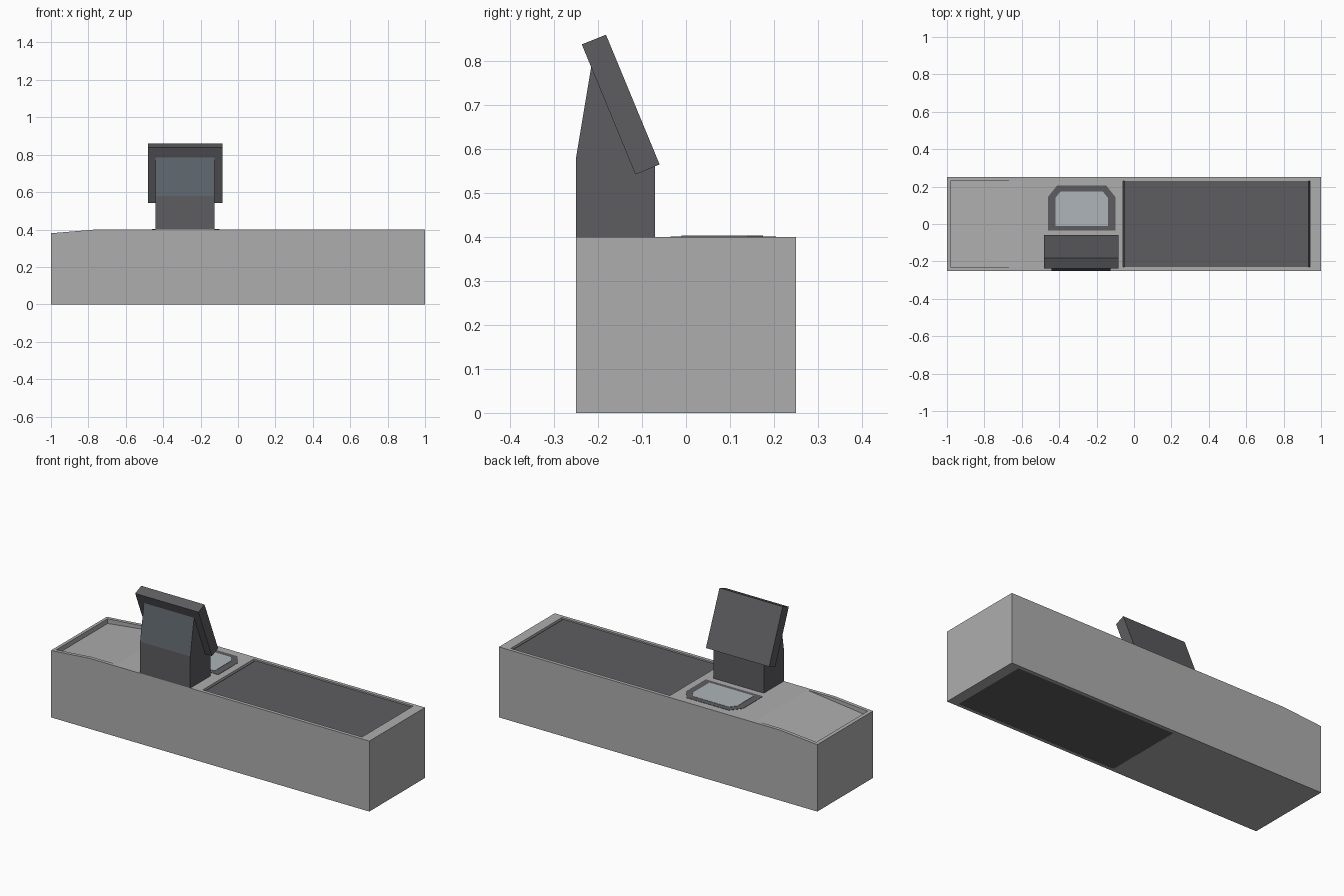
import bpy, bmesh

if "Cube" in bpy.data.objects:
    bpy.data.objects.remove(bpy.data.objects["Cube"])


def material(name, color):
    m = bpy.data.materials.new(name)
    m.diffuse_color = (*color, 1)
    m.use_nodes = True
    m.node_tree.nodes["Principled BSDF"].inputs["Base Color"].default_value = m.diffuse_color
    return m


metal = material("light_grey", (0.42, 0.42, 0.42))
dark = material("dark_grey", (0.11, 0.11, 0.12))
screen = material("dark_screen", (0.11, 0.13, 0.145))
glass = material("scanner_glass", (0.42, 0.46, 0.48))


def prism(name, pts, axis, lo, hi, mat=None):
    """Extrude a 2D profile along an axis: 'x' (y,z), 'y' (x,z) or 'z' (x,y)."""
    place = {"x": lambda a, b, t: (t, a, b),
             "y": lambda a, b, t: (a, t, b),
             "z": lambda a, b, t: (a, b, t)}[axis]
    bm = bmesh.new()
    rings = [[bm.verts.new(place(a, b, t)) for a, b in pts] for t in (lo, hi)]
    n = len(pts)
    bm.faces.new(rings[0])
    bm.faces.new(rings[1])
    for i in range(n):
        j = (i + 1) % n
        bm.faces.new((rings[0][i], rings[0][j], rings[1][j], rings[1][i]))
    bmesh.ops.recalc_face_normals(bm, faces=bm.faces)
    mesh = bpy.data.meshes.new(name)
    bm.to_mesh(mesh)
    bm.free()
    ob = bpy.data.objects.new(name, mesh)
    bpy.context.collection.objects.link(ob)
    if mat:
        mesh.materials.append(mat)
    return ob


def cut(target, cutter):
    mod = target.modifiers.new(cutter.name, 'BOOLEAN')
    mod.operation = 'DIFFERENCE'
    mod.solver = 'EXACT'
    mod.object = cutter
    cutter.hide_render = True
    cutter.display_type = 'WIRE'


# Counter body with a slightly lowered left end
body = prism("counter_body", [(-1, 0), (1, 0), (1, 0.4), (-0.76, 0.4), (-1, 0.38)],
             "y", -0.25, 0.25, metal)

# Sloping bagging basin and belt well
cut(body, prism("basin_cutter", [(-0.98, 0.355), (-0.55, 0.406), (-0.55, 0.5), (-0.98, 0.5)],
                "y", -0.23, 0.23))
cut(body, prism("belt_cutter", [(-0.06, -0.1), (0.94, -0.1), (0.94, 0.5), (-0.06, 0.5)],
                "y", -0.23, 0.23))

# Conveyor belt with turned-down ends
prism("conveyor_belt", [(-0.06, 0.001), (0.94, 0.001), (0.94, 0.375), (0.932, 0.392),
                        (-0.052, 0.392), (-0.06, 0.375)], "y", -0.23, 0.23, dark)


# Scanner plate and window, both with clipped rear corners
def clipped(x0, x1, y0, y1, c):
    return [(x0, y0), (x1, y0), (x1, y1 - c), (x1 - c * 0.8, y1),
            (x0 + c * 0.8, y1), (x0, y1 - c)]


prism("scanner_frame", clipped(-0.46, -0.10, -0.035, 0.205, 0.06), "z", 0.39, 0.4015, dark)
prism("scanner_window", clipped(-0.42, -0.14, -0.01, 0.175, 0.035), "z", 0.39, 0.403, glass)

# Register post, with a display on its sloping front face
post = prism("register_post", [(-0.25, 0.4), (-0.25, 0.58), (-0.215, 0.79),
                               (-0.07, 0.57), (-0.07, 0.4)], "x", -0.44, -0.125, dark)
post.data.materials.append(screen)
for f in post.data.polygons:
    if f.normal.y < -0.9 and f.center.z > 0.6:
        f.material_index = 1

# Tilted cashier monitor
prism("cashier_monitor", [(-0.237, 0.838), (-0.182, 0.86), (-0.06, 0.565), (-0.115, 0.542)],
      "x", -0.48, -0.083, dark)
